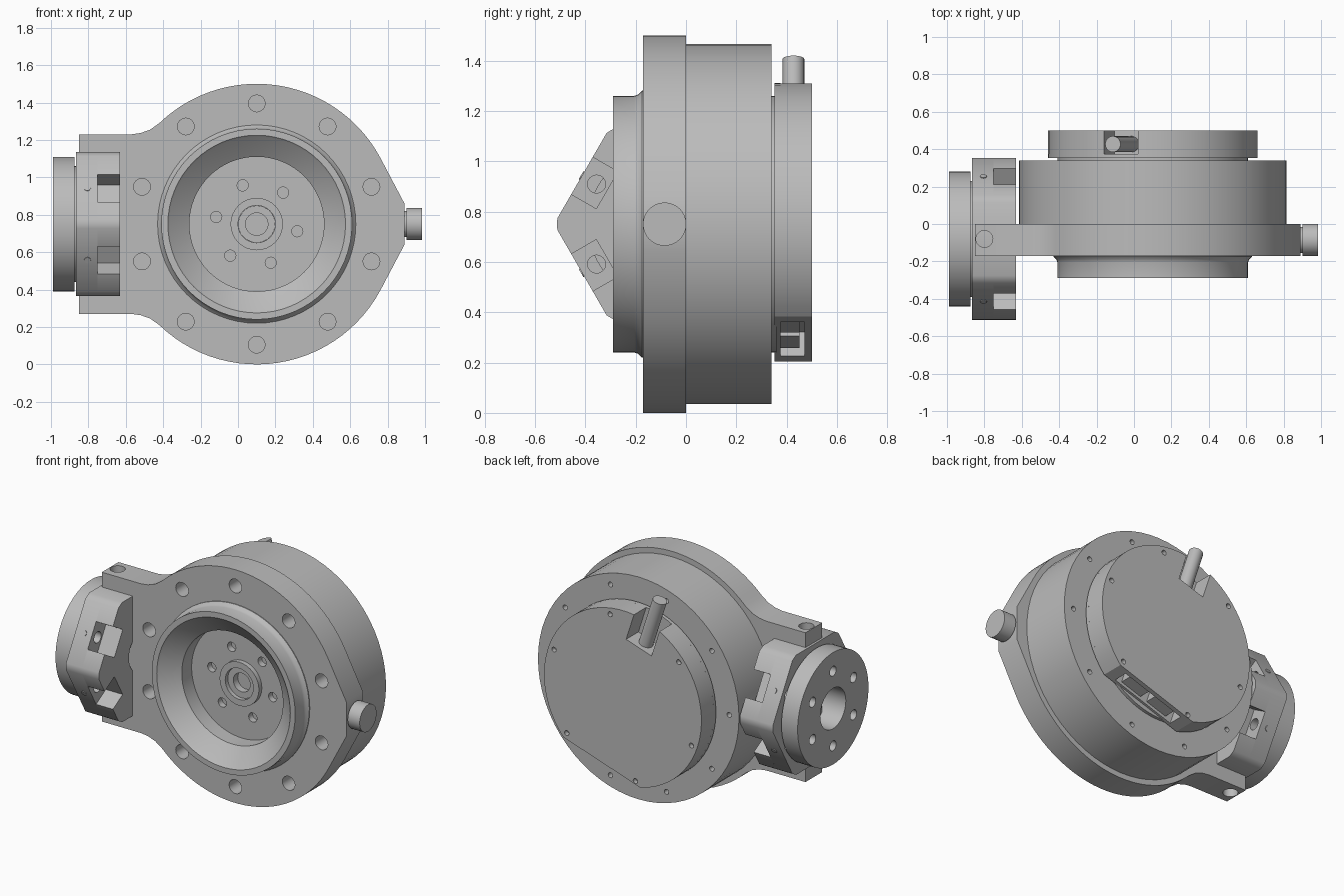
import bpy, bmesh
from math import radians, cos, sin
from mathutils import Vector, Matrix

cube = bpy.data.objects.get("Cube")
if cube:
    bpy.data.objects.remove(cube, do_unlink=True)

grey = bpy.data.materials.new("machined grey")
grey.use_nodes = True
grey.diffuse_color = (0.5, 0.5, 0.5, 1)
for node in grey.node_tree.nodes:
    if node.type == 'BSDF_PRINCIPLED':
        node.inputs["Base Color"].default_value = grey.diffuse_color
        node.inputs["Roughness"].default_value = 0.6

MAIN = (0.1, 0.75)       # main axis runs along y, given as x, z
SIDE = (-0.08, 0.75)     # side axis runs along x, given as y, z
TILT = 18                # turn of the rear cover
parts = []


def finish(name, bm):
    bmesh.ops.recalc_face_normals(bm, faces=bm.faces)
    mesh = bpy.data.meshes.new(name)
    bm.to_mesh(mesh)
    bm.free()
    mesh.materials.append(grey)
    obj = bpy.data.objects.new(name, mesh)
    bpy.context.collection.objects.link(obj)
    parts.append(obj)


def turn(centre, u, v, angle):
    """Point at offset (u, v) turned about a centre."""
    c, s = cos(radians(angle)), sin(radians(angle))
    return centre[0] + u * c - v * s, centre[1] + u * s + v * c


def arc(centre, radius, start, end, count, tilt=0):
    return [turn(centre, radius, 0, tilt + start + (end - start) * i / count)
            for i in range(count + 1)]


def circle(centre, radius, count=64):
    return arc(centre, radius, 0, 360, count)[:-1]


def hole_ring(centre, count, start, ring, radius):
    return [circle(turn(centre, ring, 0, start + i * 360 / count), radius, 16)
            for i in range(count)]


def prism(name, axis, lo, hi, outline, holes=()):
    """Extrude an outline with through holes along an axis."""
    place = {'X': lambda a, b, d: (d, a, b),
             'Y': lambda a, b, d: (a, d, b),
             'Z': lambda a, b, d: (a, b, d)}[axis]
    bm = bmesh.new()
    caps = ([], [])
    for loop in [outline, *holes]:
        rims = []
        for cap, depth in zip(caps, (lo, hi)):
            rim = [bm.verts.new(place(a, b, depth)) for a, b in loop]
            cap += [bm.edges.new((rim[i - 1], rim[i])) for i in range(len(rim))]
            rims.append(rim)
        low, high = rims
        for i in range(len(low)):
            bm.faces.new((low[i - 1], low[i], high[i], high[i - 1]))
    for cap in caps:
        bmesh.ops.triangle_fill(bm, edges=cap, use_beauty=True, normal=place(0, 0, 1))
    finish(name, bm)


def lathe(name, profile, steps=64):
    """Spin a closed (radius, y) profile about the main axis."""
    bm = bmesh.new()
    verts = [bm.verts.new((MAIN[0] + r, y, MAIN[1])) for r, y in profile]
    edges = [bm.edges.new((verts[i - 1], verts[i])) for i in range(len(verts))]
    bmesh.ops.spin(bm, geom=verts + edges, cent=(MAIN[0], 0, MAIN[1]), axis=(0, 1, 0),
                   angle=radians(360), steps=steps)
    bmesh.ops.remove_doubles(bm, verts=bm.verts, dist=1e-5)
    finish(name, bm)


def rod(name, radius, start, end, steps=24):
    """Solid cylinder between two points."""
    start, end = Vector(start), Vector(end)
    bm = bmesh.new()
    bmesh.ops.create_cone(bm, cap_ends=True, segments=steps, radius1=radius,
                          radius2=radius, depth=(end - start).length)
    spin = (end - start).to_track_quat('Z', 'Y').to_matrix().to_4x4()
    bm.transform(Matrix.Translation((start + end) / 2) @ spin)
    finish(name, bm)


# Mounting plate: round flange with a side arm and a flat pad for the plug
upper = [(0.89, 0.86)] + arc(MAIN, 0.75, 28, 134, 26)
upper += [(-0.47, 1.255), (-0.52, 1.237), (-0.57, 1.23), (-0.74, 1.23)]
outline = upper + [(x, 1.5 - z) for x, z in reversed(upper)]
prism("mounting_plate", 'Y', -0.17, 0, outline,
      [circle(MAIN, 0.41)] + hole_ring(MAIN, 10, 90, 0.645, 0.045))

# Arm end with a vertical hole
prism("arm_end", 'Z', 0.27, 1.23,
      [(-0.85, -0.17), (-0.74, -0.17), (-0.74, 0), (-0.85, 0)],
      [circle((-0.8, -0.08), 0.045, 20)])

# Front ring with a conical bore
lathe("front_ring", [
    (0.36, -0.05), (0.405, -0.05), (0.405, -0.165), (0.53, -0.165), (0.53, -0.175),
    (0.515, -0.19), (0.51, -0.205), (0.51, -0.29), (0.475, -0.29), (0.465, -0.28),
    (0.36, -0.2)])

# Recessed hub
prism("hub_floor", 'Y', -0.06, -0.01, circle(MAIN, 0.4))
prism("hub_disc", 'Y', -0.1, -0.055, circle(MAIN, 0.362),
      [circle(MAIN, 0.1, 32)] + hole_ring(MAIN, 6, 50, 0.22, 0.03))
prism("hub_collar", 'Y', -0.13, -0.095, circle(MAIN, 0.14, 32), [circle(MAIN, 0.1, 32)])
prism("hub_shaft", 'Y', -0.105, -0.055, circle(MAIN, 0.099, 32), [circle(MAIN, 0.06, 32)])

# Main drum and the thin step behind it
prism("main_drum", 'Y', -0.002, 0.34, circle(MAIN, 0.715),
      hole_ring(MAIN, 10, 108, 0.645, 0.016))
prism("rear_step", 'Y', 0.335, 0.36, circle(MAIN, 0.51))


# Rear cover in three layers: a flat, a cable notch and a socket pocket
def cover_outline(notch, pocket):
    if notch:
        pts = arc(MAIN, 0.56, -59, 80.2, 26, TILT)
        pts += [turn(MAIN, u, 0.37, TILT) for u in (0.095, -0.095)]
        pts += arc(MAIN, 0.56, 99.8, 239, 26, TILT)
    else:
        pts = arc(MAIN, 0.56, -59, 239, 54, TILT)
    if pocket:
        pts += [turn(MAIN, u, v, TILT) for u, v in
                ((-0.22, -0.48), (-0.22, -0.38), (0.22, -0.38), (0.22, -0.48))]
    return pts


prism("cover_base", 'Y', 0.352, 0.375, cover_outline(False, False))
prism("cover_middle", 'Y', 0.375, 0.47, cover_outline(True, True))
prism("cover_back", 'Y', 0.47, 0.5, cover_outline(True, False),
      hole_ring(MAIN, 6, 20, 0.52, 0.016))
for side, label in ((-0.1, "left"), (0.1, "right")):
    block = [(side - 0.075, -0.46), (side + 0.075, -0.46),
             (side + 0.075, -0.37), (side - 0.075, -0.37)]
    prism("socket_" + label, 'Y', 0.37, 0.45, [turn(MAIN, u, v, TILT) for u, v in block])

# Cable pin leaving the notch
(x0, z0), (x1, z1) = (turn(MAIN, 0, r, TILT) for r in (0.335, 0.69))
rod("cable_pin", 0.043, (x0, 0.427, z0), (x1, 0.427, z1))

# Plug on the far edge of the plate
rod("plug_neck", 0.07, (0.87, -0.085, 0.75), (0.91, -0.085, 0.75), 32)
rod("plug", 0.086, (0.9, -0.085, 0.75), (0.985, -0.085, 0.75), 32)

# Six-sided side housing; four sloping faces carry slots with bolt holes
SLOPES = (30, 150, 210, 330)
plain, slotted = [], []
for k in range(6):
    corner = [turn(SIDE, 0.432, 0, 60 * k + d) for d in (-3, 0, 3)]
    plain += corner
    slotted += corner
    middle = 60 * k + 30
    if middle in SLOPES:
        slotted += [turn(SIDE, r, t, middle) for r, t in
                    ((0.385, -0.085), (0.27, -0.085), (0.27, 0.085), (0.385, 0.085))]
bore = circle(SIDE, 0.13, 32)
bolts = [circle(turn(SIDE, 0.318, 0, a), 0.036, 16) for a in SLOPES]
prism("housing_base", 'X', -0.865, -0.75, plain, [bore] + bolts)
prism("housing_slotted", 'X', -0.75, -0.63, slotted, [bore])
for i, angle in enumerate(SLOPES):
    inner, outer = (turn(SIDE, r, 0, angle) for r in (0.37, 0.389))
    rod(f"housing_screw_{i + 1}", 0.018, (-0.805, *inner), (-0.805, *outer), 12)

# Output disc with centre bore, bolt circle and a collar behind it
prism("output_disc", 'X', -0.99, -0.875, circle(SIDE, 0.36),
      [bore] + hole_ring(SIDE, 6, 30, 0.24, 0.032))
prism("disc_collar", 'X', -0.878, -0.86, circle(SIDE, 0.31), [bore])

# Smooth the curved surfaces, keep the edges crisp
bpy.ops.object.select_all(action='DESELECT')
for part in parts:
    part.select_set(True)
bpy.context.view_layer.objects.active = parts[0]
bpy.ops.object.shade_smooth_by_angle(angle=radians(30))
